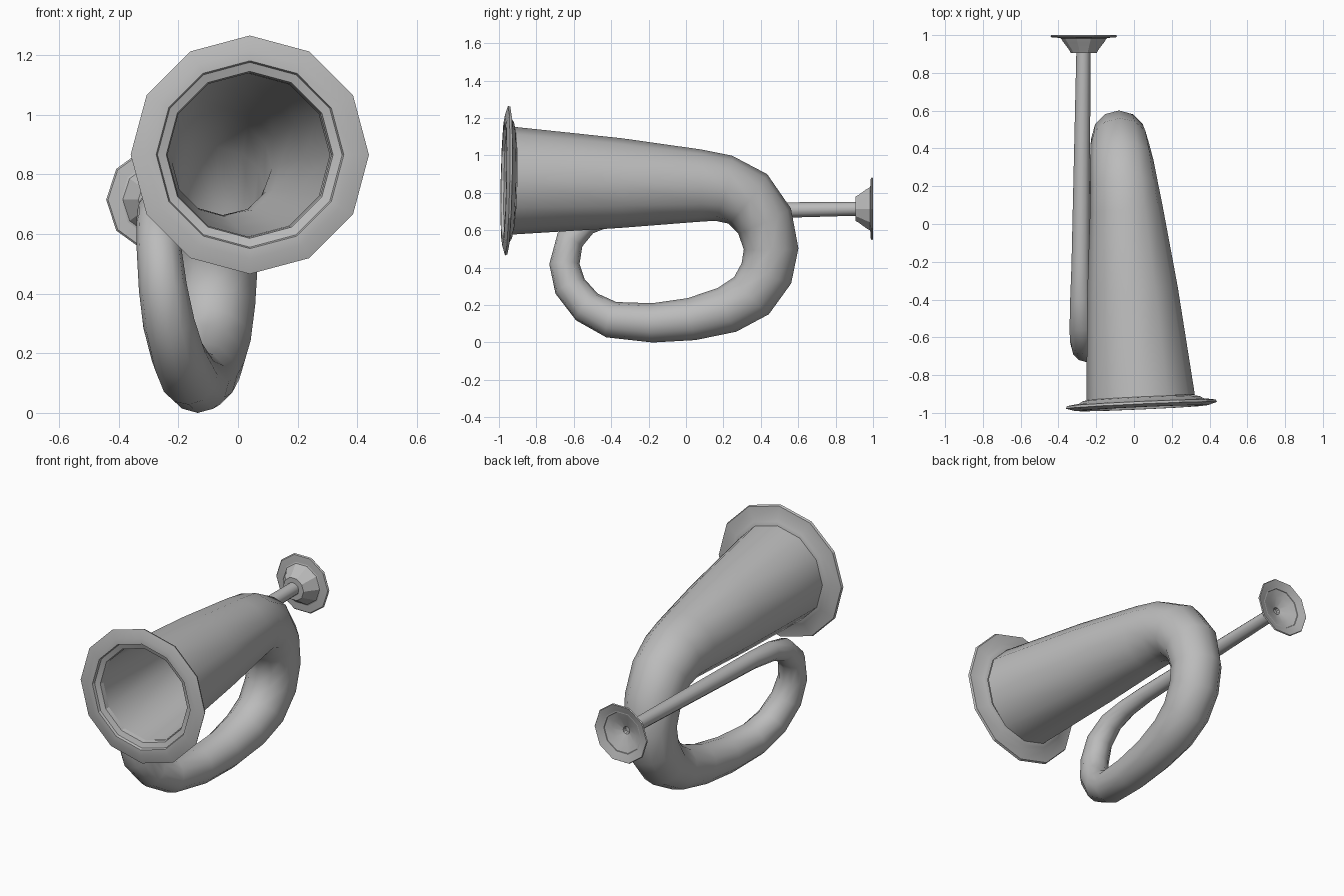
import bpy, bmesh, math
from mathutils import Vector

cube = bpy.data.objects.get("Cube")
if cube:
    bpy.data.objects.remove(cube, do_unlink=True)

grey = bpy.data.materials.new("brushed grey")
grey.use_nodes = True
colour = (0.5, 0.5, 0.5, 1)
grey.diffuse_color = colour
grey.node_tree.nodes["Principled BSDF"].inputs["Base Color"].default_value = colour


def loft(name, rings, sides, smooth_angle, flip=False, cap_end=False):
    """Skin rings given as (centre, axis, radius)."""
    bm = bmesh.new()
    loops = []
    for centre, axis, r in rings:
        t = axis.normalized()
        u = Vector((1, 0, 0))
        u = (u - t * u.dot(t)).normalized()
        v = t.cross(u)
        loops.append([bm.verts.new(centre + r * (u * math.cos(a) + v * math.sin(a)))
                      for a in (2 * math.pi * i / sides for i in range(sides))])
    for a, b in zip(loops, loops[1:]):
        for i in range(sides):
            j = (i + 1) % sides
            bm.faces.new((a[i], a[j], b[j], b[i]))
    if cap_end:
        bm.faces.new(loops[-1])
    if flip:
        bmesh.ops.reverse_faces(bm, faces=bm.faces[:])
    mesh = bpy.data.meshes.new(name)
    bm.to_mesh(mesh)
    bm.free()
    mesh.materials.append(grey)
    obj = bpy.data.objects.new(name, mesh)
    bpy.context.collection.objects.link(obj)
    bpy.ops.object.select_all(action='DESELECT')
    obj.select_set(True)
    bpy.context.view_layer.objects.active = obj
    bpy.ops.object.shade_smooth_by_angle(angle=math.radians(smooth_angle))
    return obj


def sweep(path):
    """Rings along a path of (x, y, z, radius), each square to the path."""
    pts = [Vector(p[:3]) for p in path]
    rings = []
    for i, p in enumerate(path):
        before = (pts[i] - pts[i - 1]).normalized() if i else Vector()
        after = (pts[i + 1] - pts[i]).normalized() if i < len(pts) - 1 else Vector()
        rings.append((pts[i], before + after, p[3]))
    return rings


def lathe(origin, axis, profile):
    """Rings along a straight axis from (distance, radius) pairs."""
    origin, axis = Vector(origin), Vector(axis).normalized()
    return [(origin + axis * s, axis, r) for s, r in profile]


# Coiled tube: wide bell, back bend, lower run, front bend, thin lead pipe
path = [
    (0.035, -0.925, 0.865, 0.288), (-0.008, -0.35, 0.852, 0.24),
    (-0.040, 0.07, 0.838, 0.194), (-0.052, 0.20, 0.825, 0.180),
    (-0.065, 0.33, 0.768, 0.168), (-0.075, 0.42, 0.65, 0.156),
    (-0.080, 0.455, 0.50, 0.146), (-0.085, 0.43, 0.37, 0.143),
    (-0.093, 0.35, 0.25, 0.136), (-0.105, 0.22, 0.175, 0.127),
    (-0.118, 0.03, 0.125, 0.114), (-0.135, -0.18, 0.105, 0.105),
    (-0.165, -0.40, 0.122, 0.098), (-0.20, -0.53, 0.19, 0.092),
    (-0.232, -0.62, 0.30, 0.087), (-0.252, -0.65, 0.42, 0.081),
    (-0.265, -0.62, 0.55, 0.075), (-0.276, -0.53, 0.64, 0.065),
    (-0.283, -0.40, 0.68, 0.055), (-0.282, -0.22, 0.695, 0.049),
    (-0.268, 0.92, 0.715, 0.037),
]
loft("horn_tube", sweep(path), 12, 35)

# Hollow inside of the bell, following the tube into the bend
inner = [(x, y, z, r - 0.013) for x, y, z, r in path[:8]]
loft("bell_lining", sweep(inner), 12, 35, flip=True)

# Flared rim around the bell opening
rim = [(0.0, 0.275), (-0.025, 0.28), (-0.035, 0.31), (-0.05, 0.315),
       (-0.05, 0.35), (-0.035, 0.40), (-0.022, 0.395),
       (-0.012, 0.33), (0.0, 0.31), (0.005, 0.286)]
loft("bell_rim", lathe((0.038, -0.925, 0.865), (-0.045, 1, -0.02), rim), 12, 25)

# Mouthpiece: tapered cup with a thin flange and a hollow funnel
cup = [(0.0, 0.036), (0.0, 0.068), (0.018, 0.078), (0.06, 0.11), (0.08, 0.122),
       (0.083, 0.17), (0.089, 0.176), (0.095, 0.172), (0.085, 0.14),
       (0.062, 0.08), (0.04, 0.022), (0.02, 0.018)]
loft("mouthpiece", lathe((-0.266, 0.905, 0.715), (0, 1, 0), cup), 10, 25, cap_end=True)
